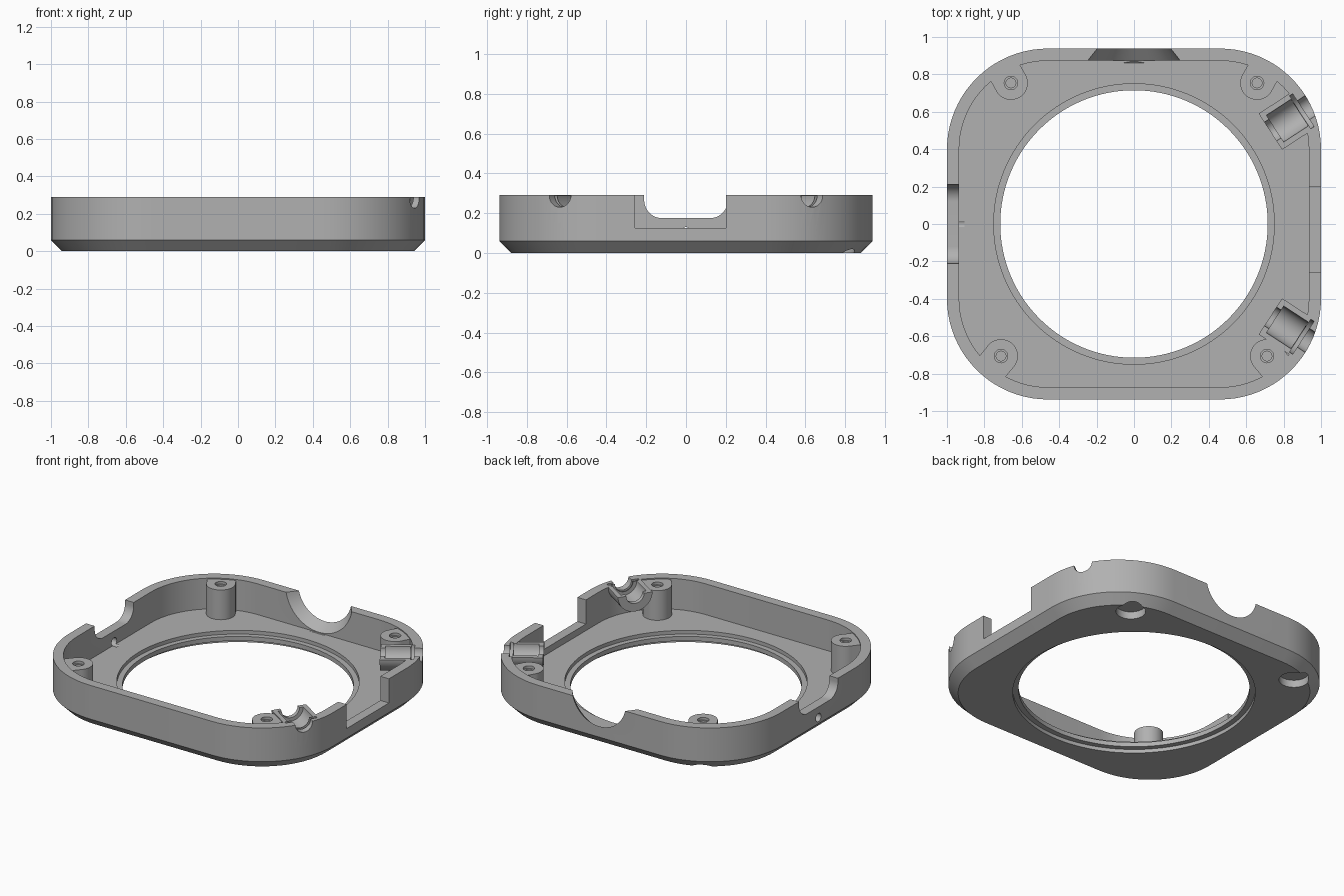
import bpy, bmesh, math
from mathutils import Matrix, Vector

if "Cube" in bpy.data.objects:
    bpy.data.objects.remove(bpy.data.objects["Cube"], do_unlink=True)

grey = bpy.data.materials.new("plain grey")
grey.use_nodes = True
COLOUR = (0.44, 0.44, 0.44, 1)
grey.diffuse_color = COLOUR
grey.node_tree.nodes["Principled BSDF"].inputs["Base Color"].default_value = COLOUR

HX, HY, CORNER, WALL = 1.0, 0.938, 0.54, 0.065
TOP, FLOOR, CHAMFER = 0.29, 0.08, 0.06


def finish(name, bm):
    bmesh.ops.recalc_face_normals(bm, faces=bm.faces)
    mesh = bpy.data.meshes.new(name)
    bm.to_mesh(mesh)
    bm.free()
    mesh.materials.append(grey)
    obj = bpy.data.objects.new(name, mesh)
    bpy.context.collection.objects.link(obj)
    return obj


def rounded_loop(hx, hy, r, steps=20):
    pts = []
    for i, (sx, sy) in enumerate(((1, 1), (-1, 1), (-1, -1), (1, -1))):
        for k in range(steps + 1):
            a = math.pi / 2 * (i + k / steps)
            pts.append((sx * (hx - r) + r * math.cos(a), sy * (hy - r) + r * math.sin(a)))
    return pts


def rounded_solid(name, layers, matrix=Matrix()):
    """Stack of rounded rectangles: (half x, half y, radius, height)."""
    bm = bmesh.new()
    rings = [[bm.verts.new(matrix @ Vector((x, y, z))) for x, y in rounded_loop(hx, hy, r)]
             for hx, hy, r, z in layers]
    n = len(rings[0])
    for low, high in zip(rings, rings[1:]):
        for i in range(n):
            j = (i + 1) % n
            bm.faces.new((low[i], low[j], high[j], high[i]))
    bm.faces.new(rings[0])
    bm.faces.new(rings[-1])
    return finish(name, bm)


def rod(name, start, end, r1, r2=None, sides=48):
    """Cylinder or cone between two points."""
    a, b = Vector(start), Vector(end)
    bm = bmesh.new()
    turn = (b - a).to_track_quat("Z", "Y").to_matrix().to_4x4()
    bmesh.ops.create_cone(bm, cap_ends=True, segments=sides, radius1=r1,
                          radius2=r1 if r2 is None else r2, depth=(b - a).length,
                          matrix=Matrix.Translation((a + b) / 2) @ turn)
    return finish(name, bm)


def box(name, centre, size, angle=0):
    bm = bmesh.new()
    bmesh.ops.create_cube(bm, size=1, matrix=Matrix.Translation(centre)
                          @ Matrix.Rotation(angle, 4, "Z") @ Matrix.Diagonal((*size, 1)))
    return finish(name, bm)


def combine(targets, tool, operation="DIFFERENCE"):
    """Apply one boolean to each target, then drop the tool."""
    tool.hide_render = True
    for obj in targets:
        mod = obj.modifiers.new("cut", "BOOLEAN")
        mod.operation, mod.object, mod.solver = operation, tool, "EXACT"
        deps = bpy.context.evaluated_depsgraph_get()
        mesh = bpy.data.meshes.new_from_object(obj.evaluated_get(deps))
        obj.modifiers.clear()
        obj.data = mesh
    bpy.data.objects.remove(tool, do_unlink=True)


# Tray with chamfered underside
inset = (HX - CHAMFER, HY - CHAMFER, CORNER - CHAMFER)
shell = rounded_solid("tray_shell", [(*inset, 0), (HX, HY, CORNER, CHAMFER), (HX, HY, CORNER, TOP)])
inner = (HX - WALL, HY - WALL, CORNER - WALL)
combine([shell], rounded_solid("cavity", [(*inner, FLOOR), (*inner, 0.5)]))

# Central opening with a thin lip between two counterbores
for r, low, high in ((0.715, -0.1, 0.3), (0.75, -0.1, 0.025), (0.75, 0.055, 0.3)):
    combine([shell], rod("opening", (0, 0, low), (0, 0, high), r, sides=128))

# Rectangular gap in the left wall
combine([shell], box("left_gap", (1, -0.028, 0.32), (0.3, 0.456, 0.39)))

# Round-cornered gap and small hole in the right wall
yz = Matrix(((0, 0, 1, 0), (1, 0, 0, 0), (0, 1, 0, 0), (0, 0, 0, 1)))
combine([shell], rounded_solid("right_gap", [(0.21, 0.2, 0.09, -1.1), (0.21, 0.2, 0.09, -0.9)],
                               Matrix.Translation((0, 0, 0.375)) @ yz))
combine([shell], rod("pin_hole", (-1.1, 0, 0.102), (-0.905, 0, 0.102), 0.028, sides=24))

# Flared round gap in the back wall
combine([shell], rod("back_gap", (0, 0.86, 0.335), (0, 0.96, 0.335), 0.262, 0.185, 64))

parts = [shell]

# Screw posts joined to the corners
for sx, side in ((1, "left"), (-1, "right")):
    for x, y, end in ((0.658, 0.754, "back"), (0.711, -0.706, "front")):
        c = Vector((sx * x, y, 0))
        arc = Vector((sx * (HX - CORNER), math.copysign(HY - CORNER, y), 0))
        out = (c - arc).normalized()
        post = rod(f"{end}_{side}_post", c + Vector((0, 0, 0.07)), c + Vector((0, 0, 0.283)), 0.09)
        web = box("web", c + out * 0.05 + Vector((0, 0, 0.1765)), (0.1, 0.179, 0.213),
                  math.atan2(out.y, out.x))
        combine([post], web, "UNION")
        for r, low in ((0.026, 0.12), (0.036, 0.265)):
            combine([post], rod("screw_hole", c + Vector((0, 0, low)), c + Vector((0, 0, 0.4)), r, sides=24))
        if end == "back":
            combine([shell], rod("pocket", c - Vector((0, 0, 0.1)), c + Vector((0, 0, 0.05)), 0.092))
        parts.append(post)

# Half-round cradles set at an angle through the left corners
for s, end in ((1, "back"), (-1, "front")):
    a = s * math.radians(33)
    axis = Vector((math.cos(a), math.sin(a), 0))
    mid = Vector((0.834, s * 0.562, TOP))
    cradle = rod(f"{end}_cradle", mid - axis * 0.125, mid + axis * 0.09, 0.115)
    combine([cradle], box("upper_half", mid + Vector((0, 0, 0.249)), (1, 1, 0.5)))
    for r, low, high in ((0.06, -0.2, 0.3), (0.085, -0.095, 0.06), (0.105, 0.065, 0.085)):
        combine([shell, cradle], rod("groove", mid + axis * low, mid + axis * high, r))
    parts.append(cradle)

# Smooth curved walls, keep edges sharp
bpy.ops.object.select_all(action="DESELECT")
for obj in parts:
    obj.select_set(True)
bpy.context.view_layer.objects.active = shell
bpy.ops.object.shade_smooth_by_angle(angle=math.radians(30))
